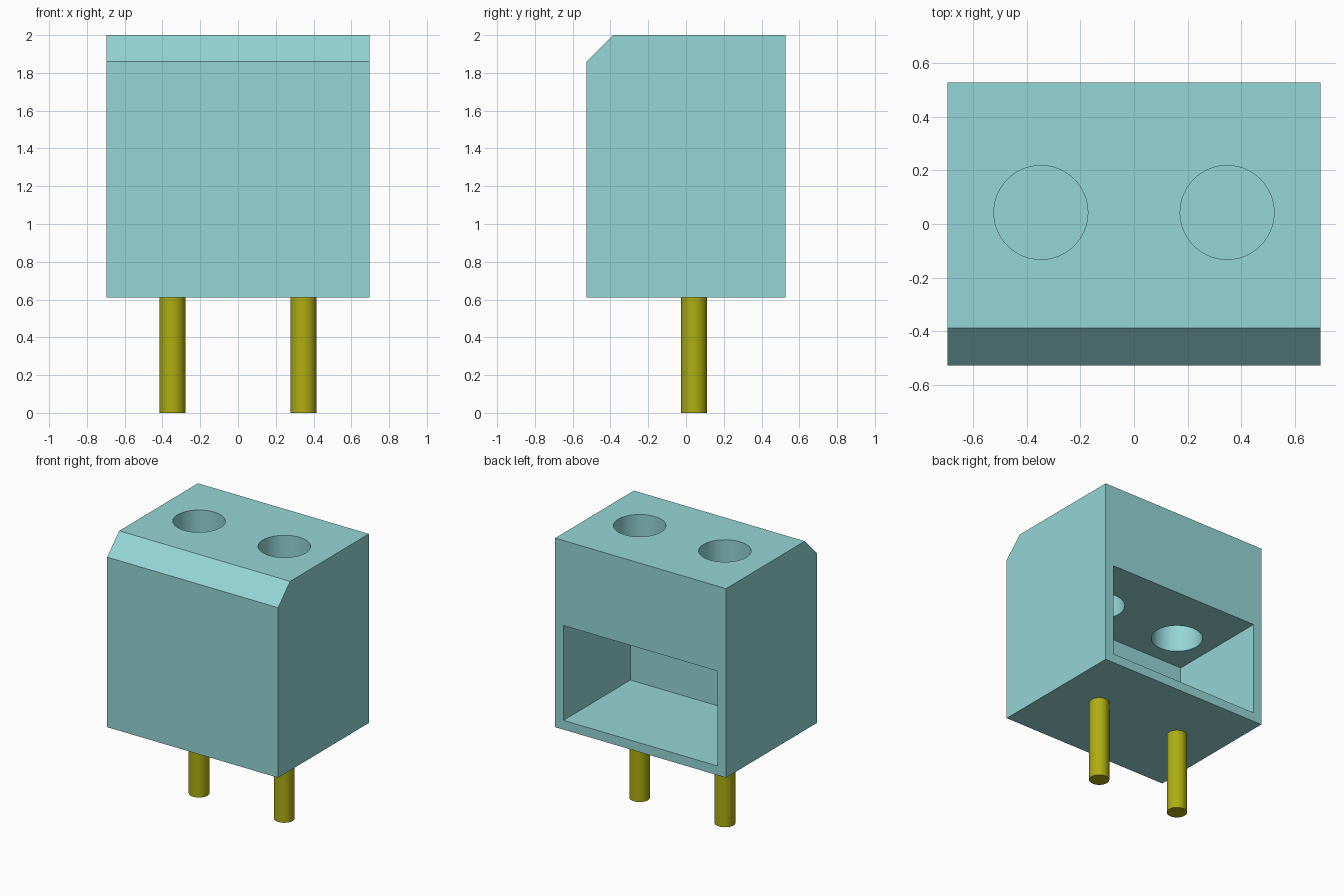
import bpy
import bmesh

if "Cube" in bpy.data.objects:
    bpy.data.objects.remove(bpy.data.objects["Cube"], do_unlink=True)

HALF_W, HALF_D = 0.695, 0.527
BASE, TOP = 0.61, 2.0
CHAMFER = 0.14
WALL = 0.068
PITCH_X, PITCH_Y = 0.347, 0.043


def material(name, rgb):
    mat = bpy.data.materials.new(name)
    mat.use_nodes = True
    mat.diffuse_color = (*rgb, 1)
    mat.node_tree.nodes["Principled BSDF"].inputs["Base Color"].default_value = (*rgb, 1)
    return mat


teal = material("pale teal plastic", (0.30, 0.67, 0.67))
brass = material("olive brass", (0.42, 0.42, 0.006))


def extruded(name, profile, x0, x1, mat):
    """Extrude a closed (y, z) profile along x."""
    bm = bmesh.new()
    face = bm.faces.new([bm.verts.new((x0, y, z)) for y, z in profile])
    moved = bmesh.ops.extrude_face_region(bm, geom=[face])["geom"]
    bmesh.ops.translate(bm, vec=(x1 - x0, 0, 0),
                        verts=[v for v in moved if isinstance(v, bmesh.types.BMVert)])
    bmesh.ops.recalc_face_normals(bm, faces=bm.faces)
    mesh = bpy.data.meshes.new(name)
    bm.to_mesh(mesh)
    bm.free()
    obj = bpy.data.objects.new(name, mesh)
    bpy.context.collection.objects.link(obj)
    mesh.materials.append(mat)
    return obj


def cylinder(name, x, radius, z0, z1, mat):
    bpy.ops.mesh.primitive_cylinder_add(vertices=64, radius=radius, depth=z1 - z0,
                                        location=(x, PITCH_Y, (z0 + z1) / 2))
    obj = bpy.context.object
    obj.name = name
    obj.data.materials.append(mat)
    return obj


def select_only(obj):
    bpy.ops.object.select_all(action="DESELECT")
    obj.select_set(True)
    bpy.context.view_layer.objects.active = obj


def cut(obj, cutter):
    cutter.hide_render = True
    mod = obj.modifiers.new("cut", "BOOLEAN")
    mod.operation = "DIFFERENCE"
    mod.solver = "EXACT"
    mod.object = cutter
    select_only(obj)
    bpy.ops.object.modifier_apply(modifier=mod.name)
    bpy.data.objects.remove(cutter, do_unlink=True)


# Housing with a chamfered front top edge
housing = extruded("housing", [
    (-HALF_D, BASE), (HALF_D, BASE), (HALF_D, TOP),
    (-HALF_D + CHAMFER, TOP), (-HALF_D, TOP - CHAMFER)], -HALF_W, HALF_W, teal)

# Wire opening in the back
low, high, inner = BASE + WALL, 1.375, -0.25
cut(housing, extruded("opening_cutter", [
    (inner, low), (HALF_D + 0.1, low), (HALF_D + 0.1, high), (inner, high)],
    -HALF_W + WALL, HALF_W - WALL, teal))

# Screw holes down into the opening, and the pins below them
pins = []
for side, sign in (("left", 1), ("right", -1)):
    cut(housing, cylinder("hole_cutter", sign * PITCH_X, 0.175, high - 0.2, TOP + 0.1, teal))
    pins.append(cylinder(side + "_pin", sign * PITCH_X, 0.069, 0, BASE, brass))

for obj in [housing] + pins:
    select_only(obj)
    bpy.ops.object.shade_smooth_by_angle()
